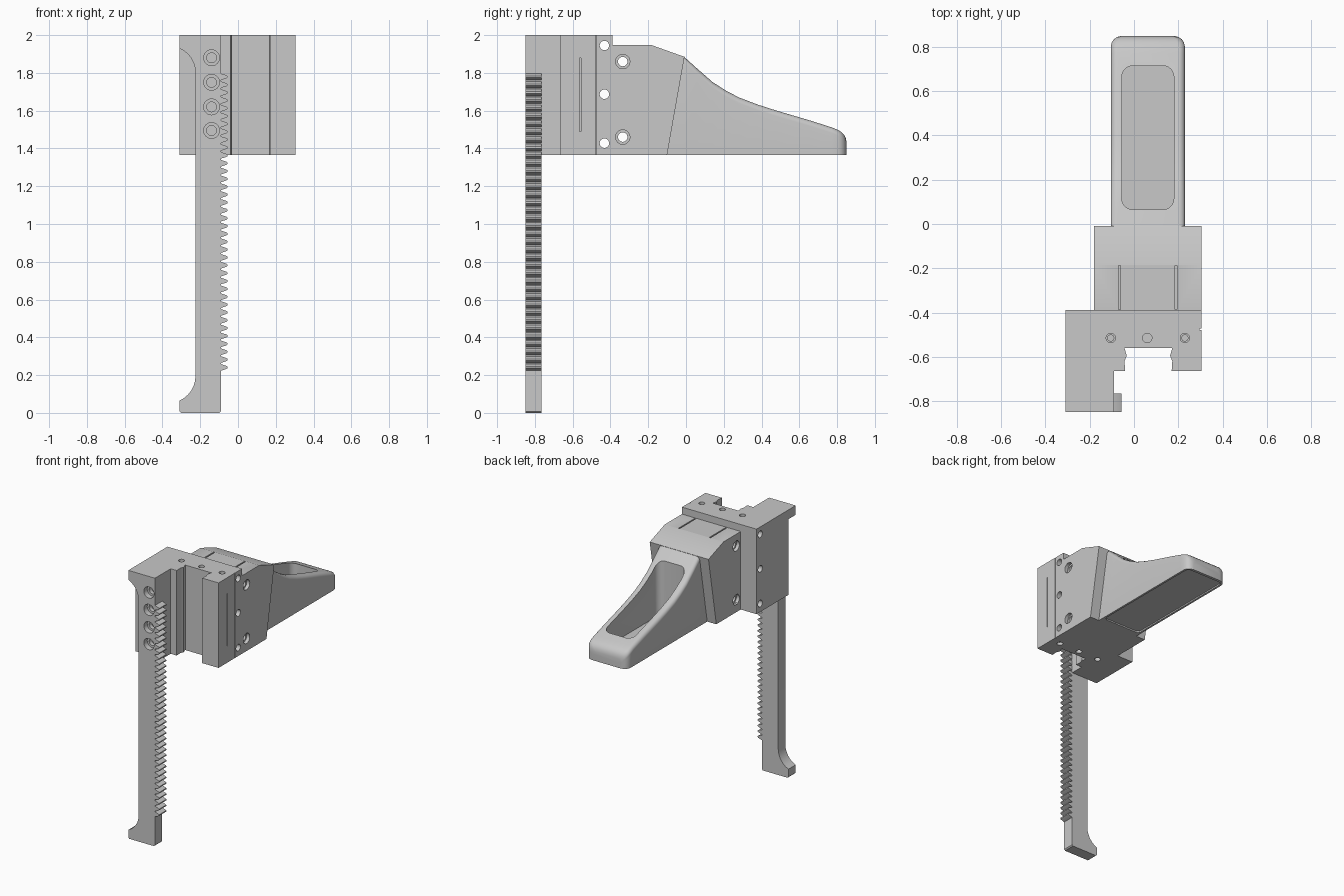
import bpy, bmesh, math

if "Cube" in bpy.data.objects:
    bpy.data.objects.remove(bpy.data.objects["Cube"], do_unlink=True)

grey = bpy.data.materials.new("plain grey")
grey.use_nodes = True
COL = (0.58, 0.58, 0.58, 1)
grey.diffuse_color = COL
grey.node_tree.nodes["Principled BSDF"].inputs["Base Color"].default_value = COL

BOTTOM, TOP = 1.366, 2.0


def finish(name, bm):
    """Turn a closed bmesh into an object with outward normals."""
    bmesh.ops.recalc_face_normals(bm, faces=bm.faces)
    if bm.calc_volume(signed=True) < 0:
        bmesh.ops.reverse_faces(bm, faces=bm.faces)
    me = bpy.data.meshes.new(name)
    bm.to_mesh(me)
    bm.free()
    me.materials.append(grey)
    ob = bpy.data.objects.new(name, me)
    bpy.context.scene.collection.objects.link(ob)
    return ob


def loft(name, rings):
    """Skin a row of matching closed sections and cap both ends."""
    bm = bmesh.new()
    rows = [[bm.verts.new(p) for p in ring] for ring in rings]
    for a, b in zip(rows, rows[1:]):
        for i in range(len(a)):
            j = (i + 1) % len(a)
            bm.faces.new((a[i], a[j], b[j], b[i]))
    bm.faces.new(rows[0])
    bm.faces.new(rows[-1])
    return finish(name, bm)


def prism(name, axis, pts, lo, hi):
    """Extrude a 2D outline along an axis."""
    place = {"x": lambda a, b, t: (t, a, b),
             "y": lambda a, b, t: (a, t, b),
             "z": lambda a, b, t: (a, b, t)}[axis]
    return loft(name, [[place(a, b, t) for a, b in pts] for t in (lo, hi)])


def box(name, x, y, z, r=0.0):
    """Upright box, with rounded vertical corners when r is given."""
    if not r:
        pts = [(x[0], y[0]), (x[1], y[0]), (x[1], y[1]), (x[0], y[1])]
    else:
        pts = []
        for k, (cx, cy) in enumerate([(x[1] - r, y[1] - r), (x[0] + r, y[1] - r),
                                      (x[0] + r, y[0] + r), (x[1] - r, y[0] + r)]):
            for s in range(7):
                t = math.radians(90 * k + 15 * s)
                pts.append((cx + r * math.cos(t), cy + r * math.sin(t)))
    return prism(name, "z", pts, z[0], z[1])


def rod(name, axis, a, b, r, lo, hi, n=24):
    ring = [(a + r * math.cos(2 * math.pi * i / n),
             b + r * math.sin(2 * math.pi * i / n)) for i in range(n)]
    return prism(name, axis, ring, lo, hi)


def activate(ob):
    bpy.ops.object.select_all(action="DESELECT")
    bpy.context.view_layer.objects.active = ob
    ob.select_set(True)


def combine(ob, others, operation="DIFFERENCE"):
    for c in others:
        mod = ob.modifiers.new("combine", "BOOLEAN")
        mod.operation, mod.solver, mod.object = operation, "EXACT", c
        activate(ob)
        bpy.ops.object.modifier_apply(modifier=mod.name)
        bpy.data.objects.remove(c, do_unlink=True)


def smooth(ob, degrees=32):
    activate(ob)
    bpy.ops.object.shade_smooth_by_angle(angle=math.radians(degrees))


# Bracket with the guide channel in its front
half = [(0.105, -0.665), (0.108, -0.62), (0.098, -0.595), (0.108, -0.56)]
channel = [(0.065 + a, b) for a, b in half] + [(0.065 - a, b) for a, b in reversed(half)]
body = prism("bracket_body", "z",
             [(-0.31, -0.388), (0.305, -0.388), (0.305, -0.665)] + channel +
             [(-0.09, -0.665), (-0.09, -0.768), (-0.31, -0.768)], BOTTOM, TOP)

# Handle mount: wide block with a slanted back end
mount = prism("handle_mount", "x",
              [(-0.46, BOTTOM), (-0.1, BOTTOM), (-0.008, 1.885), (-0.185, 1.948),
               (-0.46, 1.948)], -0.18, 0.305)

# Rack: flared bar with teeth along one side
arc = [(-0.367 + 0.142 * math.cos(math.radians(t)), 0.142 * math.sin(math.radians(t)))
       for t in range(0, 67, 11)]
outline = [(-0.302, 0), (-0.31, 0.008)]
outline += [(x, 0.195 - h) for x, h in reversed(arc)]
outline += [(x, 1.8 + h) for x, h in arc]
outline += [(-0.31, TOP), (-0.09, TOP)]
TEETH = 38
pitch = 1.58 / TEETH
for i in range(TEETH):
    top = 1.8 - i * pitch
    outline += [(-0.09, top - 0.08 * pitch), (-0.062, top - 0.3 * pitch),
                (-0.056, top - 0.4 * pitch), (-0.056, top - 0.6 * pitch),
                (-0.062, top - 0.7 * pitch), (-0.09, top - 0.92 * pitch)]
outline += [(-0.09, 0.008), (-0.098, 0)]
rack = prism("toothed_rack", "y", outline, -0.85, -0.765)

combine(body, [mount, rack], "UNION")

# Bores through the sides, into the ends and into the front of the rack
cuts = [rod("bore", "x", -0.432, z, 0.025, -0.5, 0.5) for z in (1.428, 1.687, 1.945)]
for z in (1.46, 1.86):
    cuts += [rod("bore", "x", -0.335, z, 0.025, -0.5, 0.5),
             rod("bore", "x", -0.335, z, 0.038, 0.28, 0.4),
             rod("bore", "x", -0.335, z, 0.038, -0.4, -0.155)]
for x in (-0.105, 0.06, 0.23):
    cuts += [rod("bore", "z", x, -0.515, 0.021, TOP - 0.04, TOP + 0.1),
             rod("bore", "z", x, -0.515, 0.021, BOTTOM - 0.1, BOTTOM + 0.04)]
for z in (1.495, 1.62, 1.75, 1.88):
    cuts += [rod("bore", "y", -0.14, z, 0.042, -0.9, -0.81),
             rod("bore", "y", -0.14, z, 0.026, -0.9, -0.78)]
# Slits in the outer side and grooves on top of the mount
cuts += [box("slit", (0.29, 0.4), (-0.563, -0.557), (1.49, 1.88)),
         box("slit", (0.295, 0.4), (-0.479, -0.473), (1.3, 2.1))]
for x in (-0.065, 0.19):
    cuts.append(box("groove", (x - 0.005, x + 0.005), (-0.386, -0.187), (1.92, 1.99)))
combine(body, cuts)
smooth(body)

# Screw heads in the top and bottom of the bracket
for x in (-0.105, 0.23):
    for z in (TOP - 0.041, BOTTOM + 0.02):
        rod("screw_head", "z", x, -0.515, 0.016, z, z + 0.02)

# Handle grip: sections with rounded upper corners along a falling top line
top_line = [(-0.11, 1.883), (-0.008, 1.883), (0.06, 1.822), (0.14, 1.752), (0.21, 1.707),
            (0.28, 1.67), (0.38, 1.632), (0.48, 1.6), (0.65, 1.55), (0.77, 1.512),
            (0.8, 1.5), (0.82, 1.489), (0.835, 1.475), (0.845, 1.458), (0.85, 1.435)]
END, CORNER, EDGE = 0.85, 0.05, 0.03
sections = []
for y, z in top_line:
    past = min(CORNER, max(0, y - (END - CORNER)))
    inset = CORNER - math.sqrt(max(0, CORNER ** 2 - past ** 2))
    left, right = -0.105 + inset, 0.23 - inset
    ring = [(left, y, BOTTOM), (right, y, BOTTOM)]
    for t in range(0, 91, 18):
        c, s = math.cos(math.radians(t)), math.sin(math.radians(t))
        ring.append((right - EDGE + EDGE * c, y, z - EDGE + EDGE * s))
    for t in range(90, 181, 18):
        c, s = math.cos(math.radians(t)), math.sin(math.radians(t))
        ring.append((left + EDGE + EDGE * c, y, z - EDGE + EDGE * s))
    sections.append(ring)
grip = loft("handle_grip", sections)
combine(grip, [
    box("pocket", (-0.055, 0.18), (0.065, 0.715), (1.4, 2.2), 0.05),
    box("underside", (-0.09, 0.215), (-0.06, 0.83), (1.2, BOTTOM + 0.01), 0.03)])
smooth(grip)
